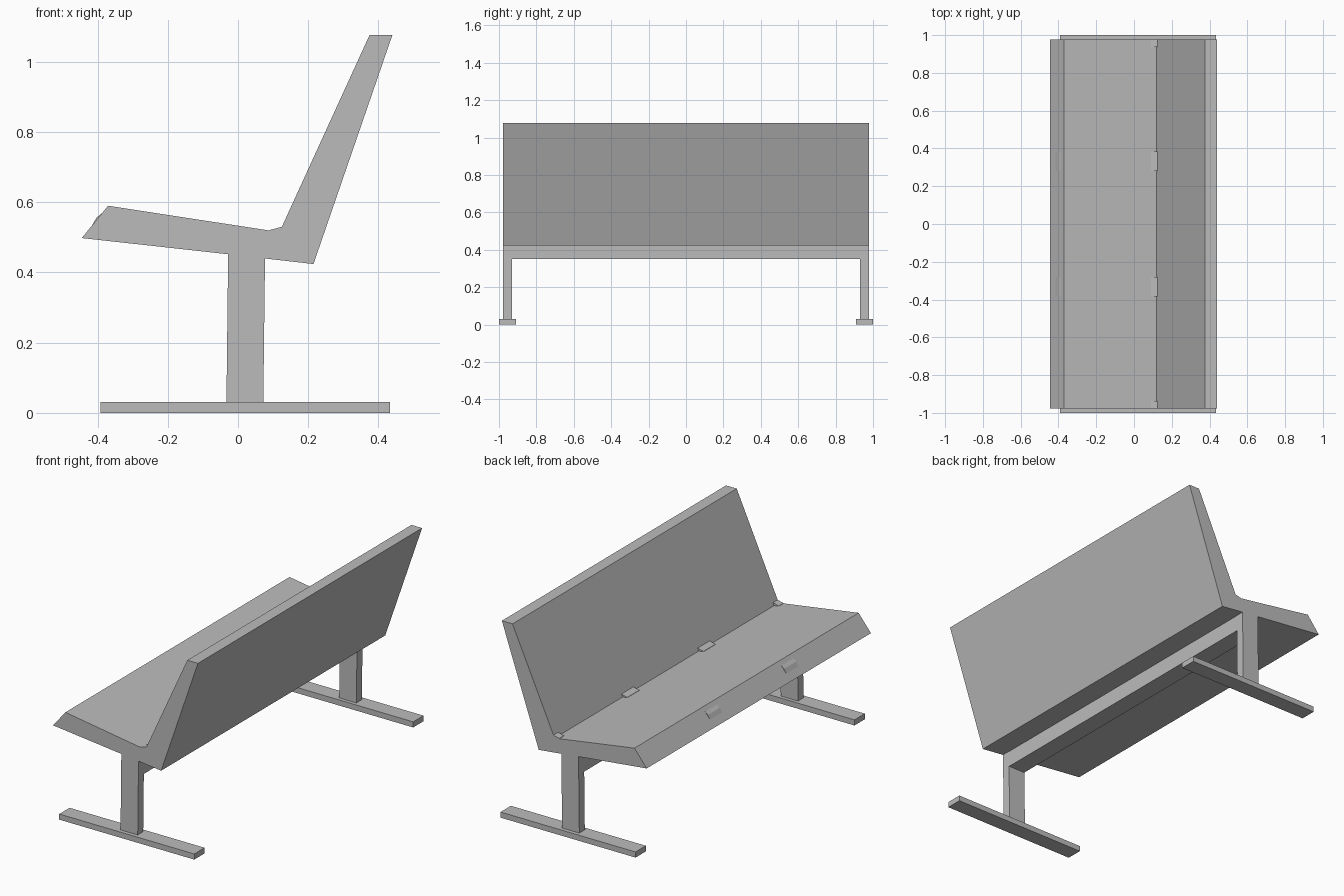
import bpy
import bmesh

cube = bpy.data.objects.get("Cube")
if cube:
    bpy.data.objects.remove(cube, do_unlink=True)

grey = bpy.data.materials.new("plain grey")
grey.use_nodes = True
GREY = (0.5, 0.5, 0.5, 1)
grey.diffuse_color = GREY
grey.node_tree.nodes["Principled BSDF"].inputs["Base Color"].default_value = GREY


def extrude_profile(name, points, y0, y1):
    """Solid made by sweeping an (x, z) outline from y0 to y1."""
    bm = bmesh.new()
    face = bm.faces.new([bm.verts.new((x, y0, z)) for x, z in points])
    swept = bmesh.ops.extrude_face_region(bm, geom=[face])["geom"]
    verts = [v for v in swept if isinstance(v, bmesh.types.BMVert)]
    bmesh.ops.translate(bm, verts=verts, vec=(0, y1 - y0, 0))
    bmesh.ops.recalc_face_normals(bm, faces=bm.faces)
    mesh = bpy.data.meshes.new(name)
    bm.to_mesh(mesh)
    bm.free()
    mesh.materials.append(grey)
    obj = bpy.data.objects.new(name, mesh)
    bpy.context.collection.objects.link(obj)
    return obj


def rect(x0, x1, z0, z1):
    return [(x0, z0), (x1, z0), (x1, z1), (x0, z1)]


# Seat and backrest share one bent outline
shell = [(-0.445, 0.498), (-0.37, 0.59), (0.118, 0.515), (0.375, 1.077),
         (0.44, 1.077), (0.215, 0.424), (-0.03, 0.452)]
extrude_profile("seat_and_back", shell, -0.978, 0.978)

# Support ribs show as small fillets in the crease and tabs on the seat nose
fillet = [(0.085, 0.515), (0.09, 0.521), (0.125, 0.53), (0.13, 0.52), (0.11, 0.50)]
tab = [(-0.417, 0.532), (-0.403, 0.556), (-0.385, 0.571), (-0.38, 0.55)]
for side, sign in (("right", -1), ("left", 1)):
    extrude_profile(f"{side}_end_rib", fillet, sign * 0.937, sign * 0.978)
    extrude_profile(f"{side}_middle_rib", fillet, sign * 0.28, sign * 0.385)
    extrude_profile(f"{side}_nose_tab", tab, sign * 0.28, sign * 0.385)

# Beam under the seat joins the two legs
extrude_profile("cross_beam", rect(-0.028, 0.075, 0.35, 0.447), -0.935, 0.935)

# Legs lean very slightly and stand on long flat feet
leg = [(-0.033, 0.025), (0.072, 0.025), (0.077, 0.445), (-0.028, 0.46)]
for side, sign in (("right", -1), ("left", 1)):
    extrude_profile(f"{side}_leg", leg, sign * 0.93, sign * 0.978)
    extrude_profile(f"{side}_foot", rect(-0.392, 0.433, 0, 0.031), sign * 0.91, sign * 1.0)
